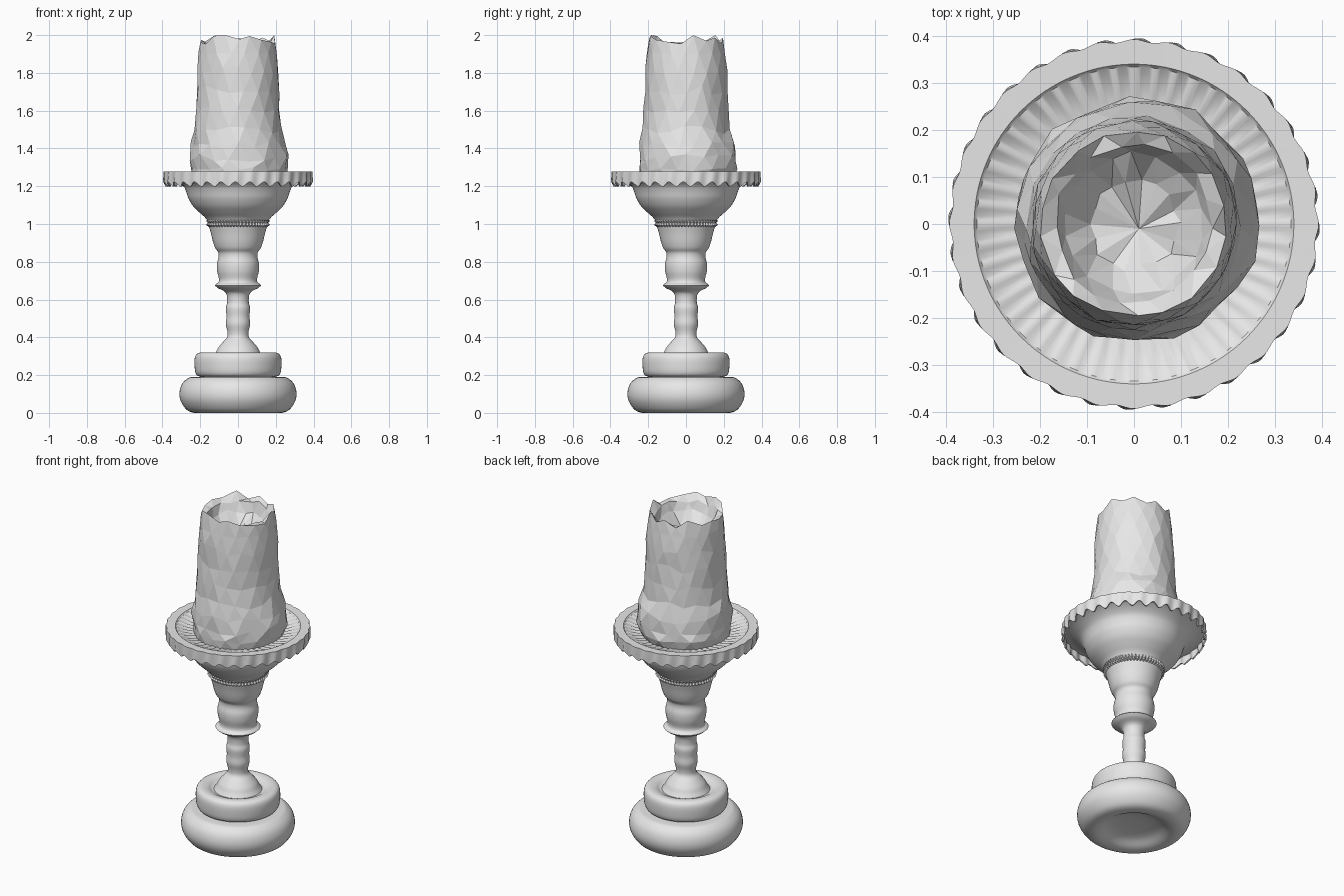
import bpy, bmesh, math, random
from mathutils import noise, Vector

if "Cube" in bpy.data.objects:
    bpy.data.objects.remove(bpy.data.objects["Cube"])

random.seed(7)
grey = bpy.data.materials.new("plain grey")
grey.diffuse_color = (0.8, 0.8, 0.8, 1)
grey.use_nodes = True
grey.node_tree.nodes["Principled BSDF"].inputs["Base Color"].default_value = grey.diffuse_color


def finish(name, bm, angle=None):
    bmesh.ops.remove_doubles(bm, verts=bm.verts, dist=1e-5)
    bmesh.ops.recalc_face_normals(bm, faces=bm.faces)
    me = bpy.data.meshes.new(name)
    bm.to_mesh(me)
    bm.free()
    ob = bpy.data.objects.new(name, me)
    bpy.context.collection.objects.link(ob)
    me.materials.append(grey)
    if angle:
        bpy.ops.object.select_all(action='DESELECT')
        ob.select_set(True)
        bpy.context.view_layer.objects.active = ob
        bpy.ops.object.shade_smooth_by_angle(angle=math.radians(angle))
    return ob


def curve(pts, n):
    """Smooth a profile through its points."""
    if n < 2:
        return pts
    out = []
    p = [pts[0]] + pts + [pts[-1]]
    for i in range(1, len(p) - 2):
        for k in range(n):
            t = k / n
            out.append(tuple(0.5 * (2 * b + (c - a) * t + (2 * a - 5 * b + 4 * c - d) * t * t
                                    + (3 * b - a - 3 * c + d) * t ** 3)
                             for a, b, c, d in zip(p[i - 1], p[i], p[i + 1], p[i + 2])))
    return out + [pts[-1]]


def lathe(name, pts, segs=64, n=4, warp=None, angle=35):
    """Spin a (radius, z) profile; warp(i, r, z, a) can reshape each point."""
    bm = bmesh.new()
    rows = []
    for i, (r, z) in enumerate(curve(pts, n)):
        row = []
        for s in range(segs):
            a = math.tau * s / segs
            rr, zz = warp(i, r, z, a) if warp else (max(r, 0), z)
            row.append(bm.verts.new((rr * math.cos(a), rr * math.sin(a), zz)))
        rows.append(row)
    for lo, hi in zip(rows, rows[1:]):
        for s in range(segs):
            t = (s + 1) % segs
            bm.faces.new((lo[s], lo[t], hi[t], hi[s]))
    return finish(name, bm, angle)


# Foot: two stacked cushions, the lower one dished underneath
lathe("lower_base", [(0, .045), (.08, .042), (.14, .03), (.19, .006), (.23, 0), (.27, .015),
                     (.302, .06), (.31, .105), (.298, .15), (.27, .18), (.235, .19), (.1, .19)])
lathe("upper_base", [(.15, .185), (.205, .193), (.224, .21), (.23, .25), (.229, .29),
                     (.218, .312), (.195, .32), (.165, .315), (.14, .302), (.10, .297)])

# Stem: dome, turned shaft and flared drip ring
lathe("stem", [(.135, .295), (.118, .32), (.105, .345), (.08, .375), (.058, .40), (.056, .43),
               (.064, .47), (.061, .51), (.064, .555), (.057, .585), (.06, .625), (.075, .645),
               (.105, .66), (.123, .675)], 48)
lathe("stem_ring", [(.123, .675), (.114, .683), (.104, .69), (.101, .71), (.11, .75), (.111, .79),
                    (.103, .825), (.105, .85), (.12, .872), (.132, .905), (.143, .95),
                    (.153, .985), (.156, 1.0)], 48)


# Beaded band below the cup
def beads(i, r, z, a):
    k = 1 if i in (1, 3) else 0
    return r + k * .005 * math.cos(56 * a), z + .003 * math.sin(56 * a + i)


lathe("bead_band", [(.150, .985), (.164, .993), (.158, 1.005), (.166, 1.016), (.155, 1.028)],
      224, 1, beads)

# Bell-shaped cup, opening out to the underside of the plate
lathe("cup", [(.152, .99), (.158, 1.01), (.175, 1.035), (.205, 1.062), (.238, 1.095), (.262, 1.135),
              (.274, 1.17), (.288, 1.20), (.315, 1.225), (.35, 1.245), (.386, 1.255)], 96)


# Plate with fluted dish, flat rim and scalloped, pleated skirt
def pleats(i, r, z, a):
    w = 32 * a
    if i == 2:                               # flutes in the dish
        return r, z + .004 * math.cos(48 * a)
    if i >= 5:                               # skirt, waves grow downwards
        depth = min(1, max(0, (1.278 - z) / .07))
        ph = w + 1.2 * depth
        r += (.003 + .004 * depth) * math.cos(ph)
        z += .013 * depth * math.cos(ph)
    return r, z


lathe("drip_plate", [(0, 1.235), (.2, 1.24), (.27, 1.253), (.335, 1.270), (.341, 1.278),
                     (.391, 1.279), (.391, 1.245), (.390, 1.211), (.382, 1.211), (.382, 1.258)],
      256, 1, pleats, 40)

# Candle: rough faceted wax, wider at the foot, with a melted hollow and torn rim
SIDES = 18
# each row: radius, z, radial jitter, height jitter
ROWS = [(.245, 1.24, .004, 0), (.258, 1.29, .008, .012), (.260, 1.35, .010, .02),
        (.249, 1.42, .008, .02), (.232, 1.50, .005, .025), (.222, 1.60, .004, .025),
        (.219, 1.71, .004, .025), (.217, 1.81, .004, .02), (.209, 1.90, .003, .012),
        (.198, 1.975, .004, .022), (.168, 1.955, .008, .015), (.150, 1.90, .006, .015),
        (.095, 1.84, .008, .015)]
bm = bmesh.new()
rings = []
for i, (r, z, jr, jz) in enumerate(ROWS):
    ring = []
    for s in range(SIDES):
        a = math.tau * (s + .5 * (i % 2) + random.uniform(-.15, .15)) / SIDES
        rr = r + random.uniform(-jr, jr)
        if 0 < i < 4:                        # lopsided wax bulge to the right and back
            rr += .010 * math.cos(a - .9)
        zz = min(2.0, z + random.uniform(-jz, jz))
        if i == 9 and s % 6 == 0:
            zz = 2.0
        ring.append(bm.verts.new((rr * math.cos(a), rr * math.sin(a), zz)))
    rings.append(ring)
for i, (lo, hi) in enumerate(zip(rings, rings[1:])):
    for s in range(SIDES):
        t = (s + 1) % SIDES
        if i % 2 == 0:
            bm.faces.new((lo[s], lo[t], hi[s]))
            bm.faces.new((lo[t], hi[t], hi[s]))
        else:
            bm.faces.new((lo[s], hi[t], hi[s]))
            bm.faces.new((lo[s], lo[t], hi[t]))
tip = bm.verts.new((.01, -.01, 1.815))
for s in range(SIDES):
    bm.faces.new((rings[-1][s], rings[-1][(s + 1) % SIDES], tip))
bm.faces.new(rings[0][::-1])
finish("candle", bm)
